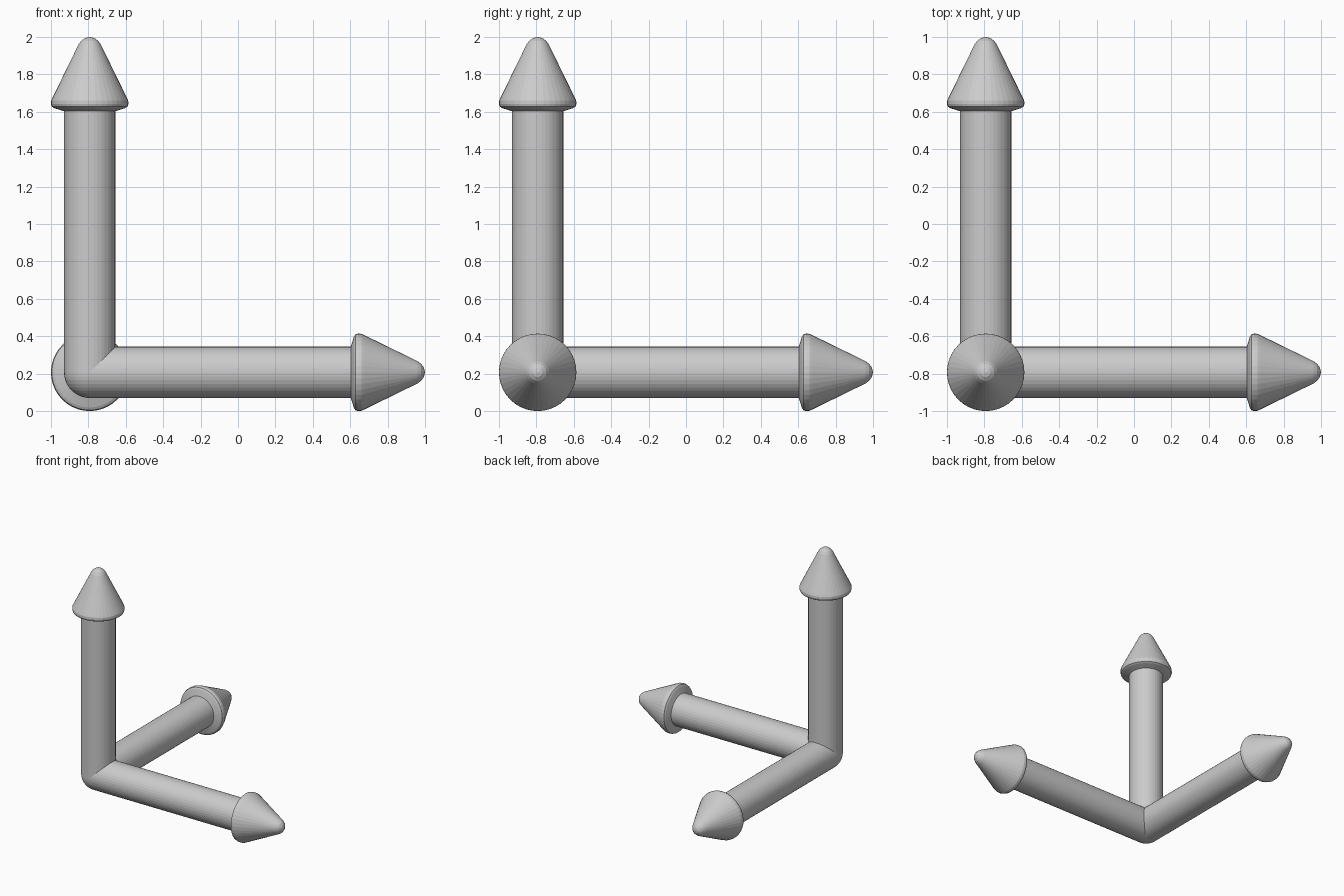
import bpy, bmesh, math
from mathutils import Matrix, Vector

cube = bpy.data.objects.get("Cube")
if cube:
    bpy.data.objects.remove(cube, do_unlink=True)

ORIGIN = Vector((-0.793, -0.793, 0.207))
RADIUS = 0.137
SIDES = 40

grey = bpy.data.materials.new("light grey")
grey.use_nodes = True
grey.diffuse_color = (0.6, 0.6, 0.6, 1)
grey.node_tree.nodes["Principled BSDF"].inputs["Base Color"].default_value = (0.6, 0.6, 0.6, 1)


def finish(name, bm, matrix):
    bmesh.ops.recalc_face_normals(bm, faces=bm.faces)
    mesh = bpy.data.meshes.new(name)
    bm.to_mesh(mesh)
    bm.free()
    mesh.materials.append(grey)
    obj = bpy.data.objects.new(name, mesh)
    obj.matrix_world = matrix
    bpy.context.collection.objects.link(obj)


def lathe(name, profile, matrix):
    """Spin a (radius, height) profile around local z."""
    bm = bmesh.new()
    verts = [bm.verts.new((r, 0, z)) for r, z in profile]
    edges = [bm.edges.new(pair) for pair in zip(verts, verts[1:])]
    bmesh.ops.spin(bm, geom=verts + edges, cent=(0, 0, 0), axis=(0, 0, 1),
                   angle=math.tau, steps=SIDES, use_merge=True)
    bmesh.ops.remove_doubles(bm, verts=bm.verts, dist=0.0005)
    finish(name, bm, matrix)


# Arrow profiles, measured along the shaft from the shared corner
shaft = [(0, 0), (RADIUS, 0), (RADIUS, 1.4), (0, 1.4)]
head = [(0, 1.394), (0.137, 1.396), (0.188, 1.412), (0.202, 1.42),
        (0.207, 1.435), (0.206, 1.452), (0.198, 1.47),
        (0.06, 1.752), (0.046, 1.772), (0.025, 1.787), (0, 1.793)]

# Three equal arrows, one along each axis
place = Matrix.Translation(ORIGIN)
turns = {
    "upright": Matrix.Identity(4),
    "sideways": Matrix.Rotation(math.pi / 2, 4, "Y"),
    "backward": Matrix.Rotation(-math.pi / 2, 4, "X"),
}
for label, turn in turns.items():
    lathe(label + "_shaft", shaft, place @ turn)
    lathe(label + "_head", head, place @ turn)

# Rounded corner where the shafts meet
bm = bmesh.new()
bmesh.ops.create_uvsphere(bm, u_segments=SIDES, v_segments=SIDES // 2, radius=RADIUS)
finish("corner_ball", bm, place)
